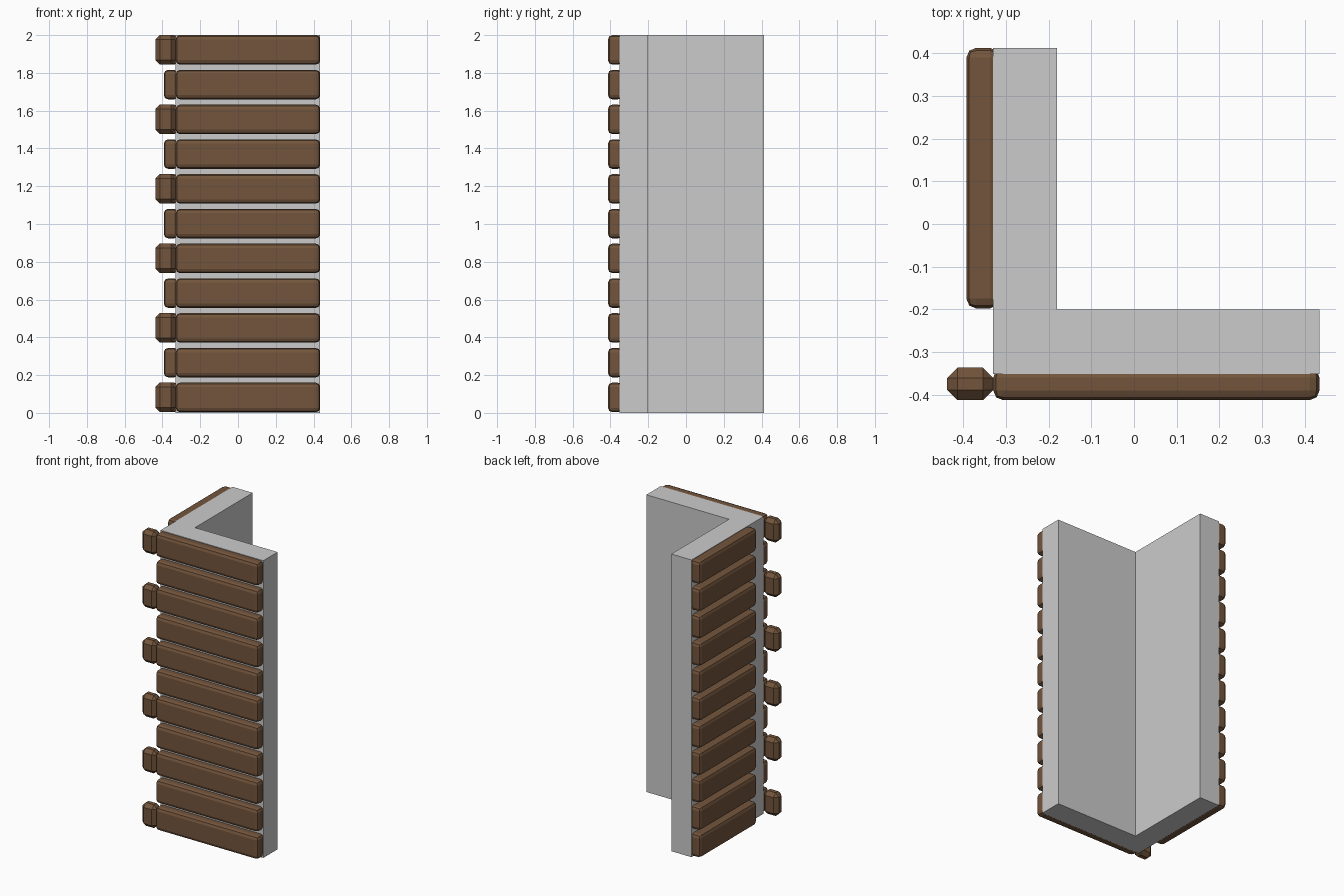
import bpy, bmesh

if "Cube" in bpy.data.objects:
    bpy.data.objects.remove(bpy.data.objects["Cube"])

ROWS, PITCH, TOP, HEIGHT = 11, 0.184, 2.0, 0.156

wood = bpy.data.materials.new("wood")
wood.diffuse_color = (0.17, 0.09, 0.045, 1)
wood.use_nodes = True
wood.node_tree.nodes["Principled BSDF"].inputs["Base Color"].default_value = wood.diffuse_color


def add_mesh(name, bm, mat=None):
    bmesh.ops.recalc_face_normals(bm, faces=bm.faces)
    mesh = bpy.data.meshes.new(name)
    bm.to_mesh(mesh)
    bm.free()
    ob = bpy.data.objects.new(name, mesh)
    bpy.context.collection.objects.link(ob)
    if mat:
        mesh.materials.append(mat)
    return ob


def bevelled_box(name, x, y, z, width, segments):
    bm = bmesh.new()
    bmesh.ops.create_cube(bm, size=1)
    for v in bm.verts:
        for i, (lo, hi) in enumerate((x, y, z)):
            v.co[i] = (lo + hi) / 2 + v.co[i] * (hi - lo)
    bmesh.ops.bevel(bm, geom=bm.edges[:], offset=width, segments=segments,
                    profile=0.5, affect='EDGES')
    return add_mesh(name, bm, wood)


# L-shaped corner wall
outline = [(-0.33, -0.352), (0.435, -0.352), (0.435, -0.2),
           (-0.18, -0.2), (-0.18, 0.413), (-0.33, 0.413)]
bm = bmesh.new()
base = bm.faces.new([bm.verts.new((x, y, 0)) for x, y in outline])
top = bmesh.ops.extrude_face_region(bm, geom=[base])["geom"]
bmesh.ops.translate(bm, vec=(0, 0, 2),
                    verts=[v for v in top if isinstance(v, bmesh.types.BMVert)])
add_mesh("corner_wall", bm)

for i in range(ROWS):
    z = (TOP - HEIGHT - i * PITCH, TOP - i * PITCH)
    # Planks on the front and left faces, set slightly into the wall
    bevelled_box(f"front_plank_{i}", (-0.33, 0.435), (-0.413, -0.337), z, 0.023, 2)
    bevelled_box(f"left_plank_{i}", (-0.393, -0.315), (-0.198, 0.413), z, 0.023, 2)
    # Corner log ends on every second row
    if i % 2 == 0:
        bevelled_box(f"log_end_{i}", (-0.438, -0.33), (-0.413, -0.337), z, 0.024, 1)
